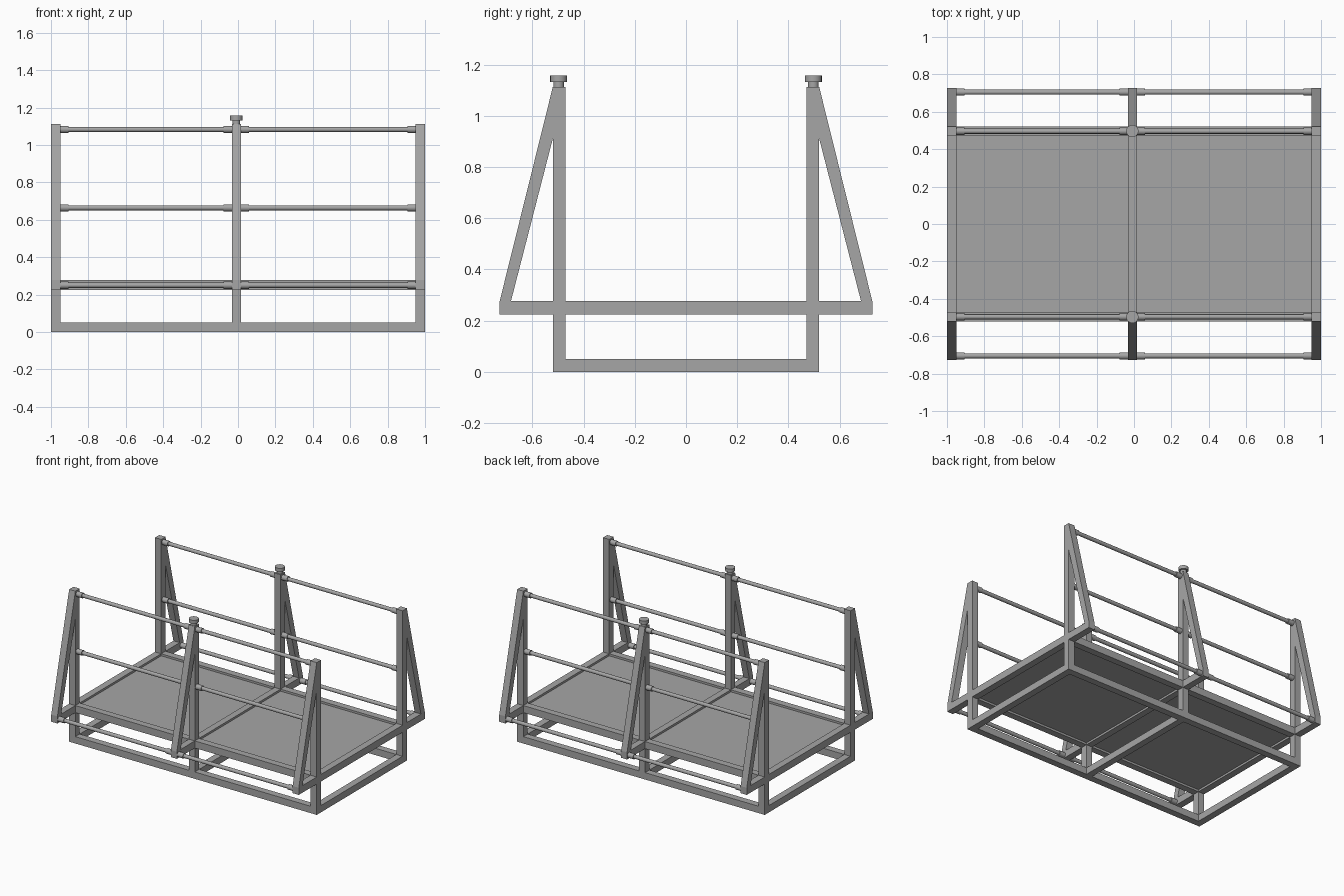
import bpy
import bmesh
from mathutils import Vector

cube = bpy.data.objects.get("Cube")
if cube:
    bpy.data.objects.remove(cube, do_unlink=True)

steel = bpy.data.materials.new("grey steel")
steel.use_nodes = True
GREY = (0.38, 0.38, 0.38, 1)
steel.diffuse_color = GREY
steel.node_tree.nodes["Principled BSDF"].inputs["Base Color"].default_value = GREY


def finish(name, bm):
    bmesh.ops.recalc_face_normals(bm, faces=bm.faces)
    mesh = bpy.data.meshes.new(name)
    bm.to_mesh(mesh)
    bm.free()
    mesh.materials.append(steel)
    obj = bpy.data.objects.new(name, mesh)
    bpy.context.collection.objects.link(obj)
    return obj


def prism(name, x, width, profile):
    """Extrude a (y, z) outline along x, centred on x."""
    bm = bmesh.new()
    face = bm.faces.new([bm.verts.new((x - width / 2, y, z)) for y, z in profile])
    ext = bmesh.ops.extrude_face_region(bm, geom=[face])
    verts = [v for v in ext["geom"] if isinstance(v, bmesh.types.BMVert)]
    bmesh.ops.translate(bm, verts=verts, vec=(width, 0, 0))
    return finish(name, bm)


def bar(name, x0, x1, y0, y1, z0, z1):
    outline = [(y0, z0), (y1, z0), (y1, z1), (y0, z1)]
    return prism(name, (x0 + x1) / 2, x1 - x0, outline)


def rounds(name, sections, axis):
    """Join cylinders given as (start, end, radius) along one axis."""
    bm = bmesh.new()
    for a, b, r in sections:
        a, b = Vector(a), Vector(b)
        made = bmesh.ops.create_cone(bm, cap_ends=True, segments=20,
                                     radius1=r, radius2=r, depth=(b - a).length)
        rot = Vector((0, 0, 1)).rotation_difference(Vector(axis)).to_matrix()
        bmesh.ops.rotate(bm, verts=made["verts"], matrix=rot)
        bmesh.ops.translate(bm, verts=made["verts"], vec=(a + b) / 2)
    obj = finish(name, bm)
    bpy.ops.object.select_all(action='DESELECT')
    bpy.context.view_layer.objects.active = obj
    obj.select_set(True)
    bpy.ops.object.shade_smooth_by_angle()
    return obj


# Main sizes
POST_IN, POST_OUT, TOP = 0.47, 0.52, 1.112
DECK_LOW, DECK_TOP, ARM = 0.225, 0.277, 0.727
MID = -0.009
frames = {"right": (-0.975, 0.05), "middle": (MID, 0.048), "left": (0.975, 0.05)}
sides = {"front": -1, "back": 1}

# Three cross frames: posts, slanted braces and two crossbeams
for label, (x, w) in frames.items():
    x0, x1 = x - w / 2, x + w / 2
    bar(label + "_bottom_crossbeam", x0, x1, -POST_IN, POST_IN, 0, 0.05)
    bar(label + "_deck_crossbeam", x0, x1, -ARM, ARM, DECK_LOW, DECK_TOP)
    for side, s in sides.items():
        y0, y1 = sorted((s * POST_IN, s * POST_OUT))
        bar(f"{label}_{side}_post", x0, x1, y0, y1, 0, TOP)
        prism(f"{label}_{side}_brace", x, w,
              [(s * ARM, DECK_TOP), (s * 0.683, DECK_TOP),
               (s * POST_OUT, 0.91), (s * POST_OUT, TOP)])

# Long beams and round rails in each bay, on both sides
bays = {"right": (-0.95, MID - 0.024), "left": (MID + 0.024, 0.95)}
for bay, (x0, x1) in bays.items():
    for side, s in sides.items():
        y0, y1 = sorted((s * POST_IN, s * POST_OUT))
        bar(f"{bay}_{side}_bottom_beam", x0, x1, y0, y1, 0, 0.05)
        bar(f"{bay}_{side}_deck_beam", x0, x1, y0, y1, DECK_LOW, DECK_TOP)
        rails = {"top": (0.496, 1.083), "middle": (0.496, 0.664), "outer": (0.705, 0.25)}
        for rail, (y, z) in rails.items():
            y *= s
            rounds(f"{bay}_{side}_{rail}_rail", [
                ((x0, y, z), (x1, y, z), 0.0135),
                ((x0, y, z), (x0 + 0.045, y, z), 0.019),
                ((x1 - 0.045, y, z), (x1, y, z), 0.019)], (1, 0, 0))
    # Deck panel set a little below the beam tops
    bar(bay + "_deck_panel", x0, x1, -POST_IN, POST_IN, 0.24, 0.262)

# Round knobs on the middle posts
for side, s in sides.items():
    y = s * 0.497
    rounds(side + "_post_knob", [
        ((MID, y, TOP), (MID, y, 1.134), 0.021),
        ((MID, y, 1.132), (MID, y, 1.157), 0.033)], (0, 0, 1))
